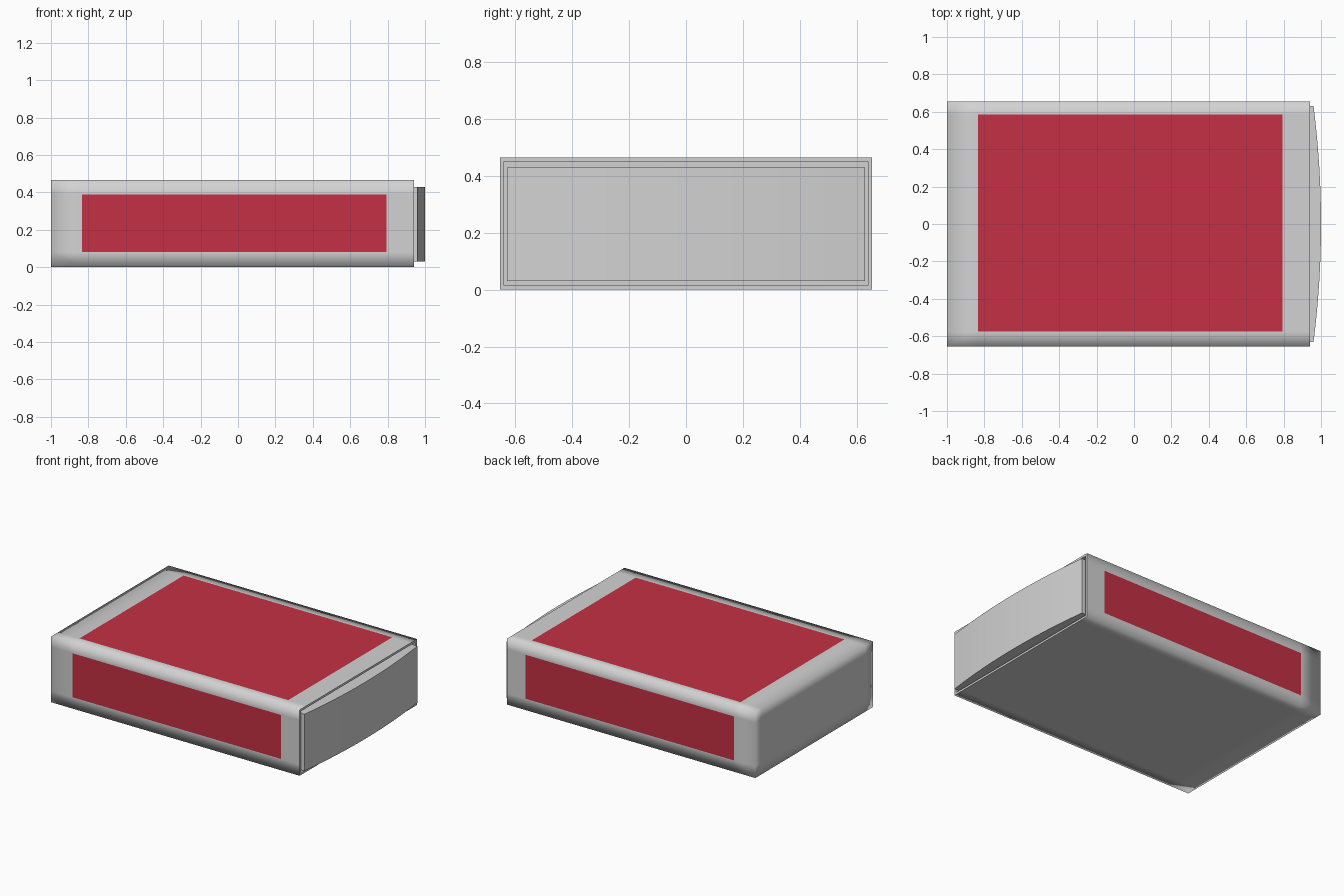
import bpy, bmesh
from mathutils import Vector

if "Cube" in bpy.data.objects:
    bpy.data.objects.remove(bpy.data.objects["Cube"])


def material(name, color):
    m = bpy.data.materials.new(name)
    m.diffuse_color = (*color, 1)
    m.use_nodes = True
    m.node_tree.nodes["Principled BSDF"].inputs["Base Color"].default_value = m.diffuse_color
    return m


GREY = material("light grey card", (0.65, 0.65, 0.65))
RED = material("red panel", (0.55, 0.030, 0.058))

X0, X1, Y, H = -1.0, 0.94, 0.655, 0.465     # sleeve extents


def add_object(name, bm, mats):
    bmesh.ops.recalc_face_normals(bm, faces=bm.faces)
    mesh = bpy.data.meshes.new(name)
    bm.to_mesh(mesh)
    bm.free()
    for m in mats:
        mesh.materials.append(m)
    obj = bpy.data.objects.new(name, mesh)
    bpy.context.collection.objects.link(obj)
    return obj


# Sleeve: a box cut along the panel borders, smooth shaded over its corners
bm = bmesh.new()
bmesh.ops.create_cube(bm, size=1)
for v in bm.verts:
    v.co = ((X0 + X1) / 2 + v.co.x * (X1 - X0), v.co.y * 2 * Y, (v.co.z + 0.5) * H)
for axis, cuts in enumerate([(-0.835, 0.795), (-0.575, 0.585), (0.08, 0.39)]):
    normal = Vector((0, 0, 0))
    normal[axis] = 1
    for c in cuts:
        bmesh.ops.bisect_plane(bm, geom=bm.verts[:] + bm.edges[:] + bm.faces[:],
                               plane_co=normal * c, plane_no=normal)
bm.normal_update()

# Red panels on the top, front and back
for f in bm.faces:
    f.smooth = True
    c, n = f.calc_center_median(), f.normal
    mid_x = -0.835 < c.x < 0.795
    top = n.z > 0.9 and -0.575 < c.y < 0.585
    side = abs(n.y) > 0.9 and 0.08 < c.z < 0.39
    f.material_index = 1 if mid_x and (top or side) else 0

# Open right end: thin rim around a recess
end = [f for f in bm.faces if f.normal.x > 0.9]
bmesh.ops.inset_region(bm, faces=end, thickness=0.015, use_even_offset=True)
ret = bmesh.ops.extrude_face_region(bm, geom=end)
bmesh.ops.delete(bm, geom=end, context='FACES')
moved = [g for g in ret["geom"] if isinstance(g, bmesh.types.BMVert)]
bmesh.ops.translate(bm, verts=moved, vec=(-0.1, 0, 0))
for e in bm.edges:
    if all(v.co.x > 0.83 for v in e.verts):
        e.smooth = False
add_object("sleeve", bm, [GREY, RED])

# Drawer: block with a gently bowed front, sitting in the open end
W, Z0, Z1, N = 0.63, 0.03, 0.43, 12
outline = [(0.84, W), (0.84, -W)]
for i in range(N + 1):
    t = -1 + 2 * i / N
    outline.append((1.0 - 0.04 * t * t, W * t))
bm = bmesh.new()
base = bm.faces.new([bm.verts.new((x, y, Z0)) for x, y in outline])
ret = bmesh.ops.extrude_face_region(bm, geom=[base])
top = [g for g in ret["geom"] if isinstance(g, bmesh.types.BMVert)]
bmesh.ops.translate(bm, verts=top, vec=(0, 0, Z1 - Z0))
drawer = add_object("drawer", bm, [GREY])
bpy.context.view_layer.objects.active = drawer
drawer.select_set(True)
bpy.ops.object.shade_smooth_by_angle(angle=0.6)
